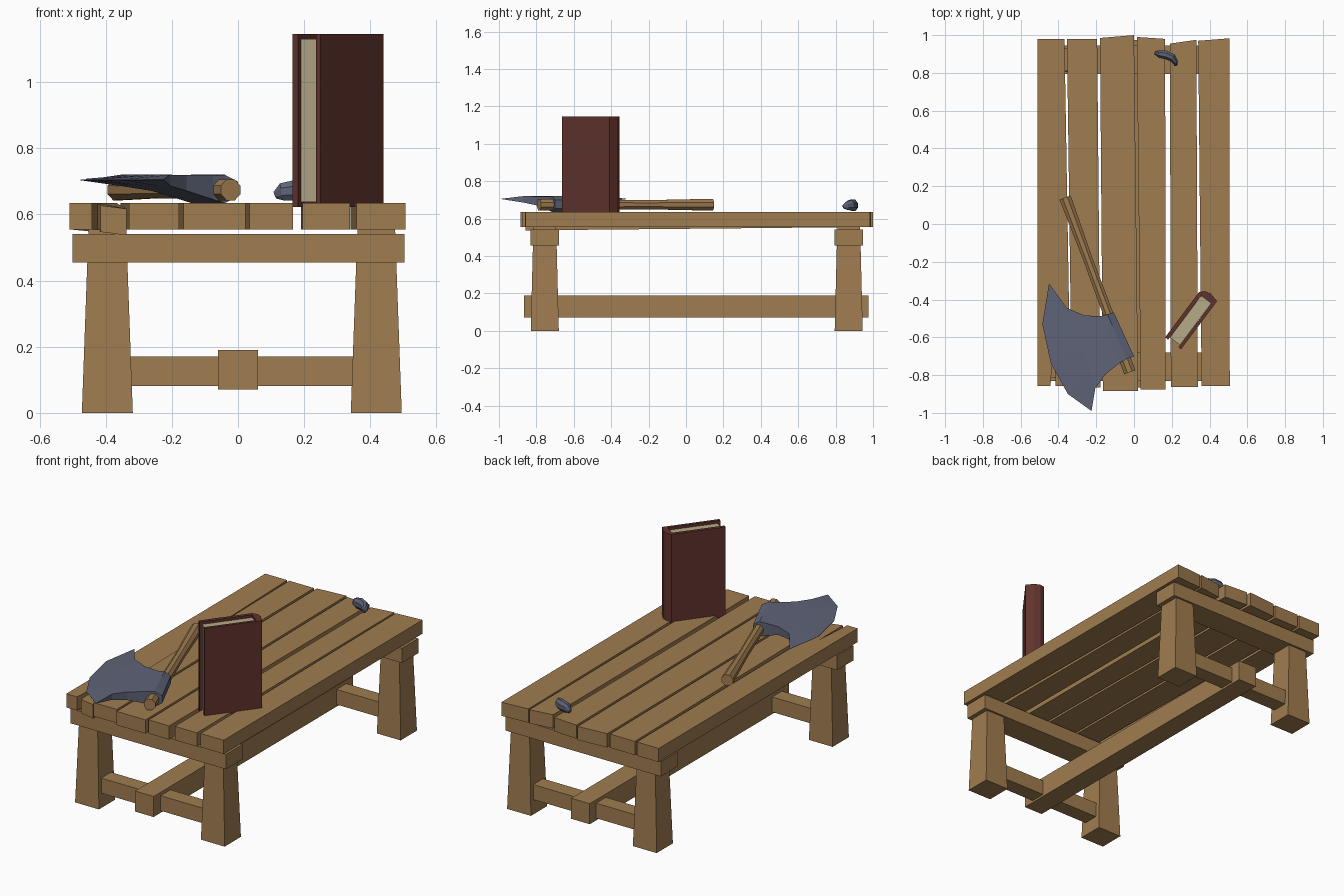
import bpy, bmesh, math
from mathutils import Vector

if "Cube" in bpy.data.objects:
    bpy.data.objects.remove(bpy.data.objects["Cube"])


def mat(name, r, g, b):
    m = bpy.data.materials.new(name)
    m.diffuse_color = (r, g, b, 1)
    m.use_nodes = True
    m.node_tree.nodes["Principled BSDF"].inputs["Base Color"].default_value = m.diffuse_color
    return m


WOOD = mat("warm_wood", .352, .205, .080)
STEEL = mat("blue_steel", .112, .125, .185)
COVER = mat("dark_red_cover", .120, .033, .026)
PAGES = mat("cream_pages", .47, .41, .245)


def make(name, verts, faces, material):
    me = bpy.data.meshes.new(name)
    me.from_pydata([tuple(v) for v in verts], [], faces)
    bm = bmesh.new()
    bm.from_mesh(me)
    bmesh.ops.remove_doubles(bm, verts=bm.verts, dist=1e-5)
    bmesh.ops.recalc_face_normals(bm, faces=bm.faces)
    bm.to_mesh(me)
    bm.free()
    me.materials.append(material)
    ob = bpy.data.objects.new(name, me)
    bpy.context.collection.objects.link(ob)
    return ob


def loft(name, rings, material):
    """Skin closed rings of equal size and cap both ends."""
    n = len(rings[0])
    verts = [v for ring in rings for v in ring]
    faces = [(k * n + i, k * n + (i + 1) % n, (k + 1) * n + (i + 1) % n, (k + 1) * n + i)
             for k in range(len(rings) - 1) for i in range(n)]
    faces += [tuple(range(n)), tuple(range((len(rings) - 1) * n, len(rings) * n))]
    return make(name, verts, faces, material)


def prism(name, outline, z0, z1, material):
    return loft(name, [[(x, y, z) for x, y in outline] for z in (z0, z1)], material)


def box(name, x0, x1, y0, y1, z0, z1, material=WOOD):
    return prism(name, [(x0, y0), (x1, y0), (x1, y1), (x0, y1)], z0, z1, material)


def tube(name, path, material, sides, flat=1.0):
    """Tube through (x, y, z, radius) points; flat scales the sideways radius."""
    pts = [Vector(p[:3]) for p in path]
    rings = []
    for i, p in enumerate(pts):
        t = (pts[min(i + 1, len(pts) - 1)] - pts[max(i - 1, 0)]).normalized()
        side = t.cross(Vector((0, 0, 1))).normalized()
        up = side.cross(t)
        rings.append([p + path[i][3] * (side * math.cos(a) * flat + up * math.sin(a))
                      for a in (2 * math.pi * (k + .5) / sides for k in range(sides))])
    return loft(name, rings, material)


# Table top planks: front x pair, back x pair, front y, back y pair
planks = [(-.33, -.178, -.355, -.195, -.865, .98, .98),
          (-.165, .022, -.18, .0, -.885, .985, 1.0),
          (.035, .167, .015, .165, -.875, .99, .98),
          (.195, .338, .19, .33, -.862, .955, .975),
          (.358, .507, .34, .505, -.857, .97, .983)]
for i, (a, b, c, d, y, yl, yr) in enumerate(planks):
    prism(f"plank_{i + 2}", [(a, y), (b, y), (d, yr), (c, yl)], .555, .635, WOOD)

# Outer plank with a split end: the inner splinter sags
split = prism("plank_1_split", [(-.51, -.857), (-.442, -.857), (-.425, -.62), (-.415, -.857),
                                (-.337, -.857), (-.368, .98), (-.51, .98)], .555, .635, WOOD)
for v in split.data.vertices:
    if v.co.y < -.8 and v.co.x > -.43:
        v.co.z -= .018 if v.co.x > -.38 else .008

# Legs, cross beams and end stretchers, front and back
for end, y in (("front", -.755), ("back", .87)):
    for side, x in (("left", -.395), ("right", .418)):
        rings = [[(x + sx * r, y + sy * q, z)
                  for sx, sy in ((-1, -1), (1, -1), (1, 1), (-1, 1))]
                 for r, q, z in ((.077, .075, 0), (.057, .061, .555))]
        loft(f"{end}_{side}_leg", rings, WOOD)
    box(f"{end}_cross_beam", -.5, .504, y - .076, y + .075, .455, .541)
    box(f"{end}_stretcher", -.38, .40, y - .045, y + .045, .082, .17)
box("long_stretcher", -.06, .06, -.865, .975, .07, .19)

# Book, standing turned on the table: u = depth towards spine, v = thickness
D, N, O = Vector((.6, .8)), Vector((.8, -.6)), Vector((.165, -.60))


def turned(pts):
    return [tuple(O + D * u + N * v) for u, v in pts]


prism("book_cover", turned([(0, 0), (.30, 0), (.322, .022), (.33, .055), (.318, .105), (0, .105),
                            (0, .088), (.292, .088), (.292, .02), (0, .02)]), .622, 1.145, COVER)
prism("book_pages", turned([(.014, .021), (.291, .021), (.291, .087), (.014, .087)]),
      .637, 1.13, PAGES)

# Axe handle, swelling at both ends
H0, H1 = Vector((-.365, .14)), Vector((-.022, -.785))
path = []
for t, r in ((0, .034), (.06, .033), (.35, .027), (.65, .029), (.9, .034), (1, .034)):
    p = H0.lerp(H1, t)
    path.append((p.x, p.y, .674, r))
tube("axe_handle", path, WOOD, 8)

# Axe head: closed rings from the sharp edge to the rounded socket
edge = [(-.45, -.315), (-.485, -.53), (-.44, -.74), (-.35, -.90), (-.225, -.99)]
rows = [((-.355, -.445), (-.205, -.87), .703, .017),
        ((-.26, -.485), (-.155, -.80), .695, .024),
        ((-.175, -.487), (-.075, -.735), .681, .036),
        ((-.14, -.478), (-.04, -.715), .677, .043),
        ((-.107, -.468), (0, -.70), .677, .022)]
rings = [[(x, y, .7055) for x, y in edge] + [(x, y, .7045) for x, y in reversed(edge)]]
for a, b, z, h in rows:
    line = [Vector(a).lerp(Vector(b), k / 4) for k in range(5)]
    rings.append([(p.x, p.y, z + h) for p in line] + [(p.x, p.y, z - h) for p in reversed(line)])
loft("axe_head", rings, STEEL)

# Small curved stone claw at the back
tube("curved_claw", [(.113, .907, .658, .012), (.135, .9, .668, .029), (.17, .895, .672, .033),
                     (.203, .88, .672, .03), (.217, .86, .668, .023), (.222, .84, .662, .010)],
     STEEL, 8, .75)
